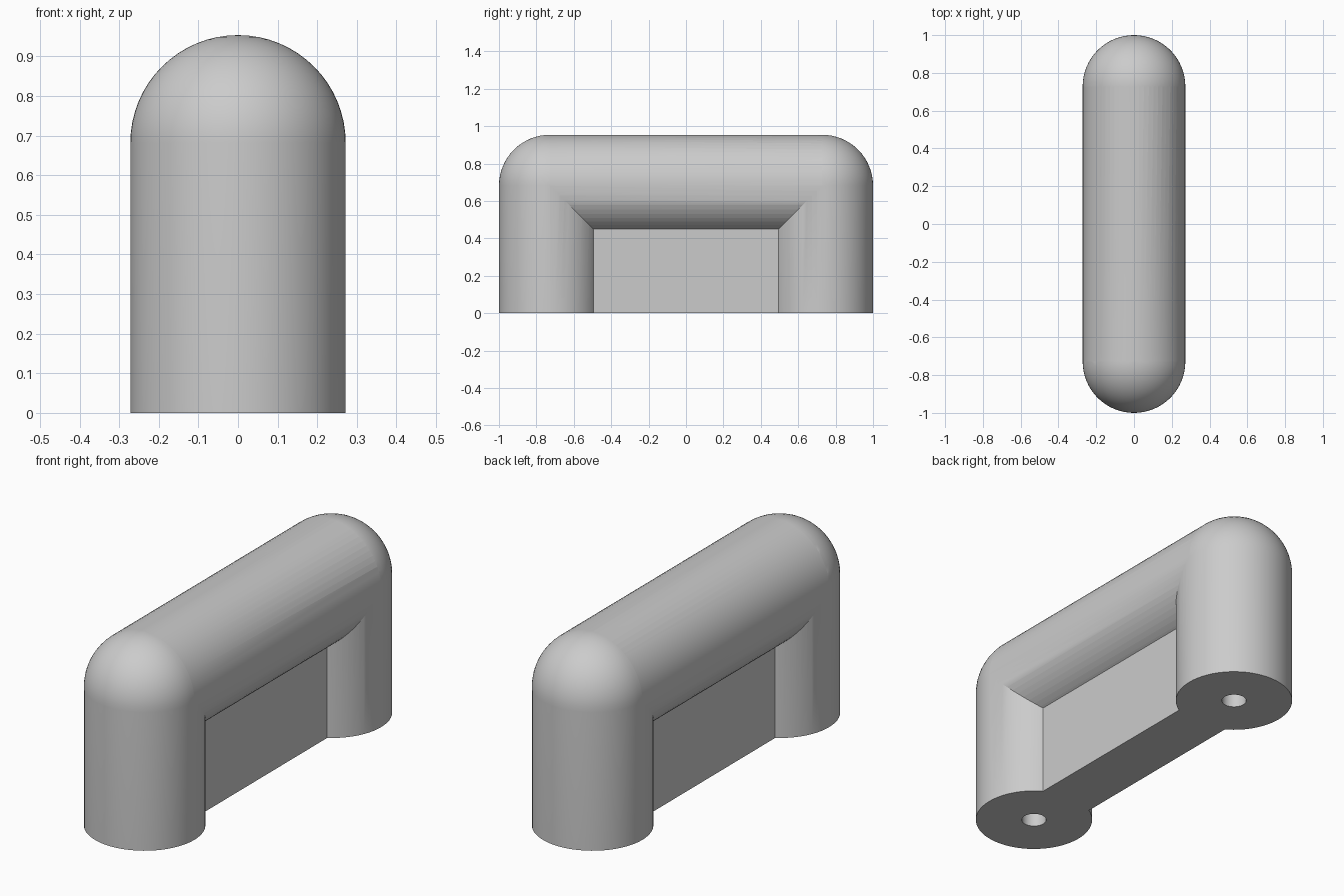
import bpy, bmesh, math
from mathutils import Matrix, Vector

old = bpy.data.objects.get("Cube")
if old:
    bpy.data.objects.remove(old, do_unlink=True)

R = 0.272          # tube radius
LEG_Y = 1 - R      # leg axis
BAR_Z = 0.954 - R  # bar axis
HOLE_R, HOLE_D = 0.057, 0.3
WEB_X = 0.14       # half thickness of the web
SEG = 64

grey = bpy.data.materials.new("plain grey")
grey.diffuse_color = (0.6, 0.6, 0.6, 1)
grey.use_nodes = True
grey.node_tree.nodes["Principled BSDF"].inputs["Base Color"].default_value = (0.6, 0.6, 0.6, 1)


def finish(name, bm):
    bmesh.ops.remove_doubles(bm, verts=bm.verts, dist=1e-5)
    bmesh.ops.recalc_face_normals(bm, faces=bm.faces)
    mesh = bpy.data.meshes.new(name)
    bm.to_mesh(mesh)
    bm.free()
    mesh.materials.append(grey)
    obj = bpy.data.objects.new(name, mesh)
    bpy.context.collection.objects.link(obj)
    return obj


def domed_leg(name, y):
    # Lathed profile: screw hole, flat foot, straight side, round top
    profile = [(0, HOLE_D), (HOLE_R, HOLE_D), (HOLE_R, 0), (R, 0)]
    for i in range(SEG // 4 + 1):
        a = 2 * math.pi * i / SEG
        profile.append((R * math.cos(a), BAR_Z + R * math.sin(a)))
    bm = bmesh.new()
    verts = [bm.verts.new((r, 0, z)) for r, z in profile]
    edges = [bm.edges.new(pair) for pair in zip(verts, verts[1:])]
    bmesh.ops.spin(bm, geom=verts + edges, axis=(0, 0, 1), cent=(0, 0, 0),
                   angle=2 * math.pi, steps=SEG, use_merge=True)
    bmesh.ops.translate(bm, verts=bm.verts, vec=(0, y, 0))
    return finish(name, bm)


# Two legs
handle = domed_leg("handle", -LEG_Y)
back_leg = domed_leg("back_leg", LEG_Y)

# Round grip bar
bm = bmesh.new()
bmesh.ops.create_cone(bm, cap_ends=True, segments=SEG, radius1=R, radius2=R, depth=2 * LEG_Y,
                      matrix=Matrix.Translation((0, 0, BAR_Z)) @ Matrix.Rotation(math.pi / 2, 4, 'X'))
grip_bar = finish("grip_bar", bm)

# Flat web filling the opening
bm = bmesh.new()
bmesh.ops.create_cube(bm, size=1)
bmesh.ops.scale(bm, verts=bm.verts, vec=(2 * WEB_X, 1.3, BAR_Z))
bmesh.ops.translate(bm, verts=bm.verts, vec=(0, 0, BAR_Z / 2))
web = finish("web", bm)

# Join the parts into one solid
bpy.context.view_layer.objects.active = handle
for part in (back_leg, grip_bar, web):
    mod = handle.modifiers.new("join", 'BOOLEAN')
    mod.operation = 'UNION'
    mod.solver = 'EXACT'
    mod.object = part
    bpy.ops.object.modifier_apply(modifier=mod.name)
    bpy.data.objects.remove(part, do_unlink=True)

bpy.ops.object.select_all(action='DESELECT')
handle.select_set(True)
bpy.ops.object.shade_smooth_by_angle(angle=math.radians(25))
